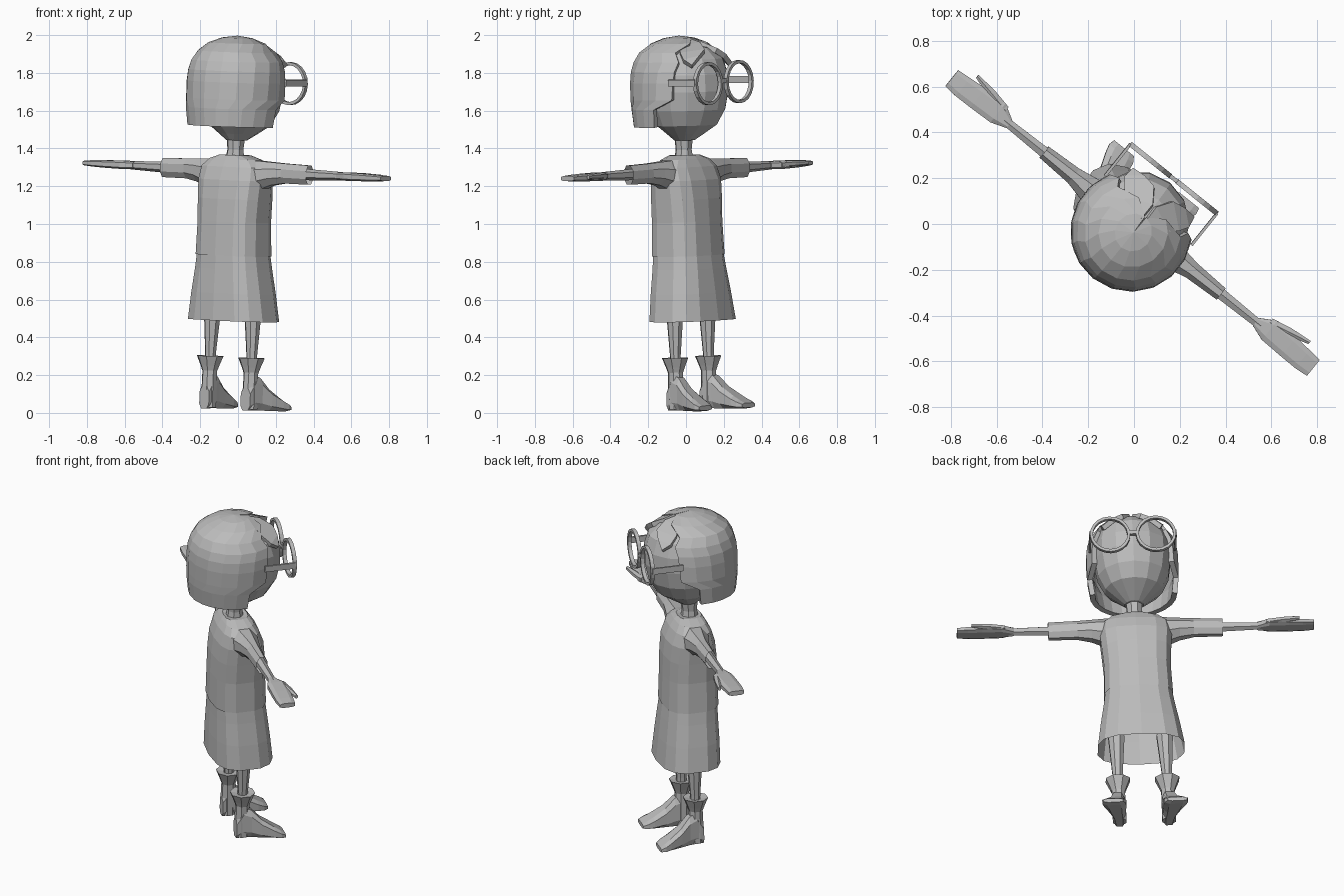
import bpy, bmesh, math
from mathutils import Matrix, Vector

if "Cube" in bpy.data.objects:
    bpy.data.objects.remove(bpy.data.objects["Cube"])

# Whole figure is turned about z and leans slightly to one side
PLACE = (Matrix.Translation((-0.047, 0.037, 0.015))
         @ Matrix.Rotation(math.radians(-38.7), 4, 'Z') @ Matrix.Rotation(0.041, 4, 'Y'))
grey = bpy.data.materials.new("plain grey")
grey.diffuse_color = (0.5, 0.5, 0.5, 1)
grey.use_nodes = True
grey.node_tree.nodes["Principled BSDF"].inputs["Base Color"].default_value = grey.diffuse_color


def finish(name, bm, mirror=False, thick=0):
    bmesh.ops.recalc_face_normals(bm, faces=bm.faces)
    me = bpy.data.meshes.new(name)
    bm.to_mesh(me)
    bm.free()
    me.materials.append(grey)
    ob = bpy.data.objects.new(name, me)
    bpy.context.collection.objects.link(ob)
    ob.matrix_world = PLACE
    if thick:
        s = ob.modifiers.new("thickness", 'SOLIDIFY')
        s.thickness, s.offset = thick, -1
    if mirror:
        ob.modifiers.new("mirror", 'MIRROR').use_axis = (True, False, False)
    return ob


def loft(name, axis, rings, n=8, e=1.0, caps=(True, True), mirror=False, thick=0):
    """rings: (x, y, z, radius_a, radius_b) stacked along an axis; e<1 is boxier."""
    bm = bmesh.new()
    loops = []
    for x, y, z, ra, rb in rings:
        loop = []
        for i in range(n):
            t = 2 * math.pi * (i + 0.5) / n
            c, s = math.cos(t), math.sin(t)
            p = math.copysign(abs(c) ** e, c) * ra
            q = math.copysign(abs(s) ** e, s) * rb
            off = {'x': (0, p, q), 'y': (p, 0, q), 'z': (p, q, 0)}[axis]
            loop.append(bm.verts.new(Vector((x, y, z)) + Vector(off)))
        loops.append(loop)
    for a, b in zip(loops, loops[1:]):
        for i in range(n):
            j = (i + 1) % n
            bm.faces.new((a[i], a[j], b[j], b[i]))
    for cap, loop in zip(caps, (loops[0], loops[-1])):
        if cap:
            bm.faces.new(loop)
    return finish(name, bm, mirror, thick)


# Clothing: shirt body, open skirt, sleeves
loft("shirt", 'z', [(0, -.005, .82, .198, .157), (0, -.007, 1.0, .192, .152),
                    (0, -.007, 1.12, .2, .147), (0, -.007, 1.22, .208, .135),
                    (0, -.01, 1.29, .2, .11), (0, -.012, 1.33, .155, .085),
                    (0, -.015, 1.352, .08, .068), (0, -.018, 1.348, .05, .05)],
     n=14, e=.7, caps=(False, True))
loft("skirt", 'z', [(0, -.005, .84, .192, .151), (0, 0, .75, .205, .158),
                    (0, .006, .62, .228, .168), (0, .013, .475, .25, .176)],
     n=14, e=.72, caps=(False, False))
loft("sleeve", 'x', [(.1, -.01, 1.24, .09, .098), (.19, -.006, 1.252, .075, .08),
                     (.25, -.003, 1.262, .06, .066), (.33, 0, 1.267, .043, .057),
                     (.495, 0, 1.265, .034, .055)],
     n=8, caps=(False, False), mirror=True)

# Arms, hands and thumbs
loft("arm", 'x', [(.3, 0, 1.266, .03, .032), (.5, 0, 1.267, .028, .029),
                  (.72, 0, 1.268, .022, .022)], n=6, mirror=True)
loft("hand", 'x', [(.69, 0, 1.268, .022, .021), (.76, .008, 1.268, .056, .023),
                   (.87, .004, 1.268, .056, .021), (.95, 0, 1.268, .053, .018),
                   (1.012, 0, 1.268, .047, .014)], n=8, e=.6, mirror=True)
loft("thumb", 'x', [(.74, .036, 1.27, .024, .018), (.83, .056, 1.272, .022, .017),
                    (.93, .076, 1.272, .01, .012)], n=6, mirror=True)

# Legs, boot cuffs, boots
loft("leg", 'z', [(.14, .002, .2, .026, .026), (.14, .002, .3, .03, .03),
                  (.137, .004, .56, .05, .05)], n=8, mirror=True)
loft("boot_cuff", 'z', [(.14, 0, .205, .042, .042), (.14, 0, .232, .052, .052),
                        (.14, 0, .282, .074, .072), (.14, 0, .274, .03, .03)],
     n=8, caps=(False, False), mirror=True)
loft("boot_shaft", 'z', [(.14, 0, .01, .042, .04), (.14, 0, .12, .041, .044),
                         (.14, 0, .215, .04, .04)], n=8, mirror=True)
loft("boot_foot", 'y', [(.14, -.04, .06, .034, .06), (.142, .0, .1, .04, .1),
                        (.147, .045, .09, .044, .09), (.158, .1, .06, .055, .06),
                        (.17, .17, .036, .068, .036), (.177, .205, .025, .07, .025),
                        (.182, .232, .018, .058, .013)],
     n=8, e=.65, mirror=True)

# Neck and head
loft("neck", 'z', [(0, -.018, 1.33, .052, .052), (0, -.018, 1.38, .044, .044),
                   (0, -.015, 1.46, .052, .052)], n=8)
loft("head", 'z', [(0, -.01, 1.43, .055, .055), (0, .0, 1.465, .105, .1),
                   (0, .01, 1.51, .165, .16), (0, .018, 1.59, .205, .2),
                   (0, .022, 1.69, .222, .218), (0, .02, 1.78, .222, .217),
                   (0, .012, 1.86, .2, .2), (0, -.005, 1.92, .15, .155),
                   (0, -.02, 1.95, .06, .06)], n=14)

# Bobbed hair: shell whose sweep around the back changes with height
HAIR = [(1.505, .248, .255, 93), (1.60, .26, .265, 95), (1.65, .263, .267, 118),
        (1.74, .264, .266, 120), (1.80, .258, .26, 122), (1.85, .242, .245, 127),
        (1.90, .208, .215, 122), (1.945, .15, .155, 150), (1.972, .08, .085, 178)]
bm = bmesh.new()
N = 12
rows = []
for z, a, b, sweep in HAIR:
    row = []
    for i in range(N + 1):
        t = math.radians(sweep * (2 * i / N - 1))
        row.append(bm.verts.new((a * math.sin(t), -.03 - b * math.cos(t), z)))
    rows.append(row)
for r, s in zip(rows, rows[1:]):
    for i in range(N):
        bm.faces.new((r[i], r[i + 1], s[i + 1], s[i]))
tip = bm.verts.new((0, -.03, 1.984))
for i in range(N):
    bm.faces.new((rows[-1][i], rows[-1][i + 1], tip))
finish("hair", bm, thick=.03)

# Swept front locks of hair
bm = bmesh.new()
path = [((.012, .04, 1.974), (.09, .02, 1.957)), ((.01, .12, 1.95), (.12, .07, 1.932)),
        ((.055, .185, 1.915), (.155, .1, 1.9)), ((.115, .195, 1.882), (.18, .14, 1.865))]
pairs = [(bm.verts.new(p), bm.verts.new(q)) for p, q in path]
for (a, b), (c, d) in zip(pairs, pairs[1:]):
    bm.faces.new((a, b, d, c))
bm.faces.new((*pairs[-1], bm.verts.new((.172, .19, 1.835))))
if bm.faces[:] :
    bmesh.ops.recalc_face_normals(bm, faces=bm.faces)
finish("front_lock", bm, mirror=True, thick=.028)

# Round glasses: rims, bridge and side bars
bm = bmesh.new()
M, SEC = 20, ((.098, -.011), (.114, -.011), (.114, .011), (.098, .011))
loops = []
for i in range(M):
    t = 2 * math.pi * i / M
    loops.append([bm.verts.new((.13 + r * math.cos(t), .263 + d, 1.735 + r * math.sin(t)))
                  for r, d in SEC])
for i in range(M):
    a, b = loops[i], loops[(i + 1) % M]
    for k in range(4):
        m = (k + 1) % 4
        bm.faces.new((a[k], a[m], b[m], b[k]))
finish("glasses_rim", bm, mirror=True)


def box(name, centre, size, mirror=False):
    bm = bmesh.new()
    bmesh.ops.create_cube(bm, size=1, matrix=Matrix.Translation(centre)
                          @ Matrix.Diagonal((*size, 1)))
    finish(name, bm, mirror)


box("glasses_bridge", (0, .263, 1.745), (.05, .018, .022))
box("glasses_side_bar", (.242, .175, 1.742), (.012, .18, .036), True)
